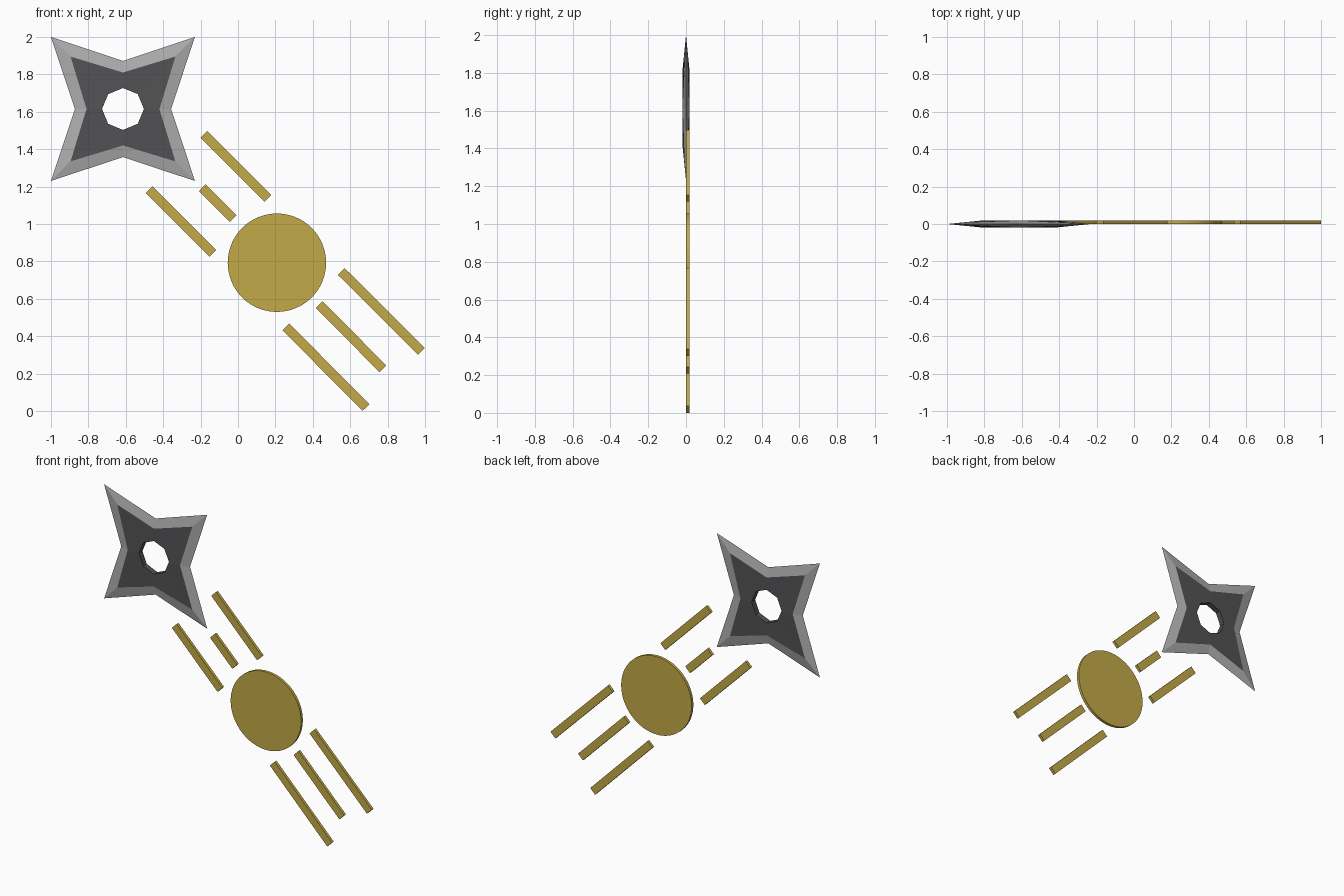
import bpy, bmesh, math
from mathutils import Matrix, Vector

if "Cube" in bpy.data.objects:
    bpy.data.objects.remove(bpy.data.objects["Cube"])


def material(name, rgb):
    m = bpy.data.materials.new(name)
    m.diffuse_color = (*rgb, 1)
    m.use_nodes = True
    m.node_tree.nodes["Principled BSDF"].inputs["Base Color"].default_value = m.diffuse_color
    return m


GOLD = material("gold", (0.54, 0.40, 0.064))
DARK = material("dark steel", (0.085, 0.085, 0.09))
EDGE = material("polished edge", (0.42, 0.42, 0.42))


def finish(name, bm, mats):
    bmesh.ops.recalc_face_normals(bm, faces=bm.faces)
    me = bpy.data.meshes.new(name)
    bm.to_mesh(me)
    bm.free()
    for m in mats:
        me.materials.append(m)
    ob = bpy.data.objects.new(name, me)
    bpy.context.collection.objects.link(ob)
    return ob


# Throwing star: concentric eight-point rings, lofted from hole to hole
def star_ring(bm, notch, tip, y_notch, y_tip):
    ring = []
    for i in range(8):
        a = i * math.pi / 4
        r, y = (tip, y_tip) if i % 2 else (notch, y_notch)
        ring.append(bm.verts.new((-0.615 + r * math.cos(a), y, 1.615 + r * math.sin(a))))
    return ring


D = math.sqrt(2)
T = 0.019
bm = bmesh.new()
rings = [
    star_ring(bm, 0.112, 0.112, -T, -T),               # hole, front
    star_ring(bm, 0.195, 0.195 * D, -T, -0.0095),      # dark border, front
    star_ring(bm, 0.257, 0.385 * D, 0, 0),             # sharp rim
    star_ring(bm, 0.195, 0.195 * D, T, 0.0095),        # dark border, back
    star_ring(bm, 0.112, 0.112, T, T),                 # hole, back
]
# the dark arms reach further along the diagonals than the notches
for ring in (rings[1], rings[3]):
    for i in (1, 3, 5, 7):
        a = i * math.pi / 4
        ring[i].co.x = -0.615 + 0.28 * D * math.cos(a)
        ring[i].co.z = 1.615 + 0.28 * D * math.sin(a)
for k in range(5):
    a, b = rings[k], rings[(k + 1) % 5]
    for i in range(8):
        j = (i + 1) % 8
        f = bm.faces.new((a[i], a[j], b[j], b[i]))
        f.material_index = 1 if k in (1, 2) else 0
finish("throwing_star", bm, [DARK, EDGE])

# Gold disc
Y0, Y1 = 0.0, 0.019
YC, TH = (Y0 + Y1) / 2, Y1 - Y0
bm = bmesh.new()
bmesh.ops.create_cone(bm, cap_ends=True, segments=64, radius1=0.263, radius2=0.263, depth=TH,
                      matrix=Matrix.Translation((0.208, YC, 0.793)) @ Matrix.Rotation(math.pi / 2, 4, 'X'))
disc = finish("disc", bm, [GOLD])
bpy.context.view_layer.objects.active = disc
disc.select_set(True)
bpy.ops.object.shade_smooth_by_angle(angle=math.radians(30))

# Diagonal motion bars: start and end points of each centre line
BARS = {
    "upper_bar_right": ((-0.182, 1.479), (0.160, 1.136)),
    "upper_bar_left": ((-0.476, 1.184), (-0.135, 0.843)),
    "upper_bar_middle": ((-0.191, 1.194), (-0.025, 1.029)),
    "lower_bar_right": ((0.552, 0.746), (0.981, 0.319)),
    "lower_bar_middle": ((0.433, 0.569), (0.775, 0.226)),
    "lower_bar_left": ((0.256, 0.450), (0.684, 0.0185)),
}
for name, ((x0, z0), (x1, z1)) in BARS.items():
    bm = bmesh.new()
    length = math.hypot(x1 - x0, z1 - z0)
    m = (Matrix.Translation(((x0 + x1) / 2, YC, (z0 + z1) / 2))
         @ Matrix.Rotation(math.atan2(z0 - z1, x1 - x0), 4, 'Y')
         @ Matrix.Diagonal(Vector((length, TH, 0.051, 1))))
    bmesh.ops.create_cube(bm, size=1, matrix=m)
    finish(name, bm, [GOLD])
